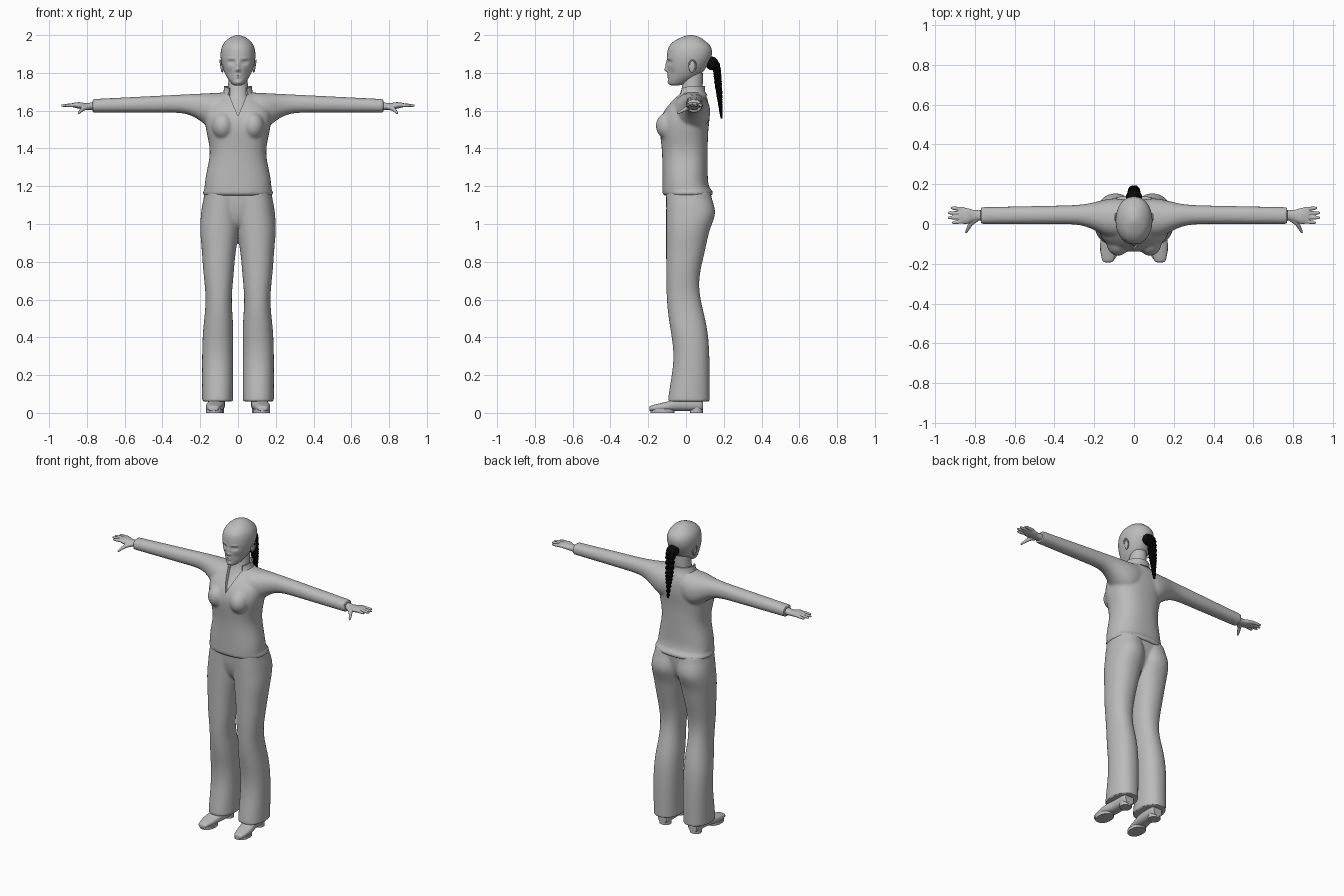
import bpy, bmesh, math
from mathutils import Vector, Matrix

cube = bpy.data.objects.get("Cube")
if cube:
    bpy.data.objects.remove(cube)

SIDES = {"left": 1, "right": -1}


def material(name, value):
    mat = bpy.data.materials.new(name)
    mat.use_nodes = True
    colour = (value, value, value, 1)
    mat.diffuse_color = colour
    mat.node_tree.nodes["Principled BSDF"].inputs["Base Color"].default_value = colour
    return mat


GREY = material("plain grey", 0.5)
BLACK = material("hair black", 0.003)


def bump(t, centre, width):
    """Soft bell that is one at the centre and fades out over the width."""
    return math.exp(-((t - centre) / width) ** 2)


def spline(rows, steps):
    """Catmull-Rom interpolation through rows of numbers."""
    result = []
    for i in range(len(rows) - 1):
        before, start, end, after = (rows[min(max(i + k, 0), len(rows) - 1)] for k in range(-1, 3))
        for step in range(steps):
            t = step / steps
            result.append([q + t / 2 * (r - p + t * (2*p - 5*q + 4*r - s + t * (3*(q - r) + s - p)))
                           for p, q, r, s in zip(before, start, end, after)])
    return result + [list(rows[-1])]


def slices(rule, start, end, count=40):
    """Cross-sections that follow a rule along an axis."""
    places = [start + (end - start) * i / count for i in range(count + 1)]
    return [(place, *rule(place)) for place in places]


def skin(bm, rings):
    """Bridge point rings into a closed skin."""
    verts = [[bm.verts.new(point) for point in ring] for ring in rings]
    count = len(verts[0])
    for lower, upper in zip(verts, verts[1:]):
        for i in range(count):
            j = (i + 1) % count
            bm.faces.new((lower[i], lower[j], upper[j], upper[i]))
    bm.faces.new(verts[0])
    bm.faces.new(verts[-1])


def loft(bm, axis, rows, sides=40, power=2.2, mirror=1):
    """Rows hold the place on the axis, then low and high on both other axes."""
    order = {"x": (0, 1, 2), "y": (1, 0, 2), "z": (1, 2, 0)}[axis]
    rings = []
    for place, low_a, high_a, low_b, high_b in rows:
        ring = []
        for i in range(sides):
            angle = math.tau * i / sides
            c, s = math.cos(angle), math.sin(angle)
            a = math.copysign(abs(c) ** (2 / power), c)
            b = math.copysign(abs(s) ** (2 / power), s)
            spot = (place, (low_a + high_a + a * (high_a - low_a)) / 2,
                    (low_b + high_b + b * (high_b - low_b)) / 2)
            x, y, z = (spot[k] for k in order)
            ring.append((x * mirror, y, z))
        rings.append(ring)
    skin(bm, rings)


def tube(bm, path, radius, sides=10, mirror=1):
    """Round tube along a path, with a radius rule from start to end."""
    rings = []
    last = len(path) - 1
    for i, point in enumerate(path):
        along = Vector(path[min(i + 1, last)]) - Vector(path[max(i - 1, 0)])
        turn = along.to_track_quat("Z", "Y")
        ring = []
        for k in range(sides):
            spoke = Vector((radius(i / last), 0, 0))
            spoke.rotate(Matrix.Rotation(math.tau * k / sides, 3, "Z"))
            x, y, z = Vector(point) + turn @ spoke
            ring.append((x * mirror, y, z))
        rings.append(ring)
    skin(bm, rings)


def ball(bm, centre, radii):
    place = Matrix.Translation(centre) @ Matrix.Diagonal((*radii, 1))
    bmesh.ops.create_uvsphere(bm, u_segments=32, v_segments=20, radius=1, matrix=place)


def finish(name, bm, mat=GREY, voxel=0, smooth=0, cutter=None, angle=40):
    """Make the object, fuse its pieces, cut it and shade it."""
    bmesh.ops.recalc_face_normals(bm, faces=bm.faces)
    mesh = bpy.data.meshes.new(name)
    bm.to_mesh(mesh)
    bm.free()
    obj = bpy.data.objects.new(name, mesh)
    bpy.context.scene.collection.objects.link(obj)
    if voxel:
        fuse = obj.modifiers.new("fuse", "REMESH")
        fuse.mode, fuse.voxel_size = "VOXEL", voxel
        obj.modifiers.new("soften", "SMOOTH").iterations = smooth
    if cutter:
        cut = obj.modifiers.new("cut", "BOOLEAN")
        cut.operation, cut.object, cut.solver = "DIFFERENCE", cutter, "EXACT"
    if obj.modifiers:
        graph = bpy.context.evaluated_depsgraph_get()
        obj.data = bpy.data.meshes.new_from_object(obj.evaluated_get(graph))
        obj.modifiers.clear()
    obj.data.materials.clear()
    obj.data.materials.append(mat)
    bpy.ops.object.select_all(action="DESELECT")
    obj.select_set(True)
    bpy.context.view_layer.objects.active = obj
    bpy.ops.object.shade_smooth_by_angle(angle=math.radians(angle))
    return obj


# Neckline cutter: a V-shaped prism
bm = bmesh.new()
skin(bm, [[(-.05, y, 1.75), (.05, y, 1.75), (.05, y, 1.69), (0, y, 1.57), (-.05, y, 1.69)]
          for y in (-.3, 0)])
cutter = finish("neckline_cutter", bm)
cutter.hide_render = True


# Sweater: torso, hem, bust and sleeves fused
def torso(z):
    half = .18 - .03 * bump(z, 1.38, .12) - .12 * bump(z, 1.72, .07)
    front = -.125 - .015 * bump(z, 1.52, .1) + .1 * bump(z, 1.73, .1)
    back = .115 + .02 * bump(z, 1.15, .05) + .01 * bump(z, 1.58, .08) - .02 * bump(z, 1.72, .05)
    return -half, half, front, back


def hem(z):
    roll = .01 * bump(z, 1.165, .01)
    return -.177 - roll, .177 + roll, -.113 - roll, .135 + roll


def sleeve(x):
    flare = bump(x, .1, .11)
    return -.07 * flare, .1 - .02 * x + .03 * flare, 1.59 - .1 * flare, 1.7 - .05 * x


bm = bmesh.new()
loft(bm, "z", slices(torso, 1.16, 1.7), power=2.4)
loft(bm, "z", slices(hem, 1.15, 1.18, 8), power=2.4)
for side in SIDES.values():
    ball(bm, (side * .08, -.085, 1.52), (.06, .075, .075))
    loft(bm, "x", slices(sleeve, .03, .77), mirror=side)
finish("sweater", bm, voxel=.008, smooth=5, cutter=cutter)
bpy.data.objects.remove(cutter)


# Neck and the skin showing in the neckline
def neck(z):
    spread = bump(z, 1.54, .11)
    return -.05 - .05 * spread, .05 + .05 * spread, -.015 - .11 * spread, .09 - .04 * spread


bm = bmesh.new()
loft(bm, "z", slices(neck, 1.54, 1.8), power=2)
finish("neck", bm)

# Stand-up collar, open at the front
bm = bmesh.new()
rows = []
for i in range(41):
    angle = math.radians(7 * i - 50)
    top = 1.73 - .02 * max(0, -math.sin(angle) - .2)
    rows.append([(r * math.cos(angle), .03 + .94 * r * math.sin(angle), z)
                 for r, z in ((.09, 1.68), (.076, 1.7), (.074, top), (.066, top), (.066, 1.68))])
skin(bm, rows)
finish("collar", bm)


# Trousers: hips and flared legs fused
def hips(z):
    rise = math.sin(math.pi / 2 * math.sqrt(max(0, (z - .98) / .19)))
    depth = .4 + .6 * rise
    return -.01 - .17 * rise, .01 + .17 * rise, -.1 * depth, .13 * depth


def leg(z):
    inner = .025 - .035 * bump(min(z, 1.05), 1.05, .2) + .008 * bump(z, .6, .1)
    outer = .19 - .018 * bump(z, .6, .15) + .01 * bump(z, .98, .1) - .012 * bump(z, 1.17, .06)
    front = -.105 + .038 * bump(z, .3, .2)
    back = .125 - .055 * bump(z, .68, .2) + .03 * bump(z, 1.06, .08)
    return inner, outer, front, back


bm = bmesh.new()
loft(bm, "z", slices(hips, .98, 1.17, 20))
for side in SIDES.values():
    loft(bm, "z", slices(leg, .06, 1.17, 60), mirror=side)
finish("trousers", bm, voxel=.008, smooth=4)


# Shoes with a low heel
def sole(z):
    return .08, .17, -.187, -.06


def heel(z):
    return .075, .147, .02, .09


for label, side in SIDES.items():
    bm = bmesh.new()
    upper = [(-.193, .12, .14, .01, .03), (-.18, .1, .16, .01, .04), (-.1, .08, .17, .01, .06),
             (-.02, .07, .155, .01, .08), (.07, .07, .15, .01, .09), (.09, .08, .14, .01, .08)]
    loft(bm, "y", spline(upper, 6), power=2.5, mirror=side)
    loft(bm, "z", slices(sole, 0, .02, 1), mirror=side)
    loft(bm, "z", slices(heel, 0, .03, 1), mirror=side)
    finish(label + "_shoe", bm)

# Hands: palm, four fingers and thumb fused
for label, side in SIDES.items():
    bm = bmesh.new()
    palm = [(.74, .02, .07, 1.6, 1.65), (.8, .015, .07, 1.605, 1.64),
            (.84, 0, .08, 1.61, 1.645), (.88, .005, .08, 1.62, 1.64)]
    loft(bm, "x", spline(palm, 5), mirror=side)
    for finger, tip in enumerate((.915, .935, .935, .92)):
        root = (.85, .014 + .02 * finger, 1.63)
        end = (tip, .006 + .025 * finger, 1.627)
        tube(bm, spline([root, end], 8), lambda t: .01 - .005 * t ** 4, mirror=side)
    thumb = [(.79, .025, 1.62), (.82, 0, 1.61), (.845, -.045, 1.585)]
    tube(bm, spline(thumb, 5), lambda t: .014 - .009 * t * t, mirror=side)
    finish(label + "_hand", bm, voxel=.0035, smooth=3)

# Head: half width, front and back by height
bm = bmesh.new()
contour = [(1.733, .016, -.075, -.04), (1.745, .036, -.09, 0), (1.79, .066, -.095, .075),
           (1.85, .087, -.1, .12), (1.9, .092, -.1, .137), (1.94, .084, -.09, .13),
           (1.97, .064, -.06, .1), (1.99, .036, -.02, .07), (2, .008, .01, .035)]
loft(bm, "z", [(z, -half, half, front, back) for z, half, front, back in spline(contour, 9)],
     sides=128, power=2.1)

# Face: nose, bridge, lips and chin pushed out, eye sockets and cheeks pushed in
middle = [(1.816, .01, .01, -.017), (1.84, .01, .02, -.009), (1.789, .017, .004, -.006),
          (1.777, .014, .004, -.006), (1.75, .02, .01, -.006)]
paired = [(.036, 1.857, .017, .01, .013), (.036, 1.857, .01, .005, -.006),
          (.036, 1.876, .02, .006, -.004), (.013, 1.813, .005, .005, -.006),
          (.045, 1.8, .016, .02, .005)]
for vert in bm.verts:
    x, y, z = vert.co
    if y < 0:
        vert.co.y += sum(push * bump(x, 0, wide) * bump(z, at, tall) for at, wide, tall, push in middle)
        vert.co.y += sum(push * bump(abs(x), out, wide) * bump(z, at, tall)
                         for out, at, wide, tall, push in paired)
finish("head", bm, angle=60)

# Ears: a flat shell with a raised rim
for label, side in SIDES.items():
    bm = bmesh.new()
    ball(bm, (side * .083, .032, 1.835), (.009, .018, .033))
    rim = []
    for i in range(17):
        angle = math.radians(15 * i - 70)
        rim.append((.09 + .005 * math.sin(angle), .034 + .018 * math.cos(angle), 1.837 + .03 * math.sin(angle)))
    tube(bm, rim, lambda t: .004, mirror=side)
    finish(label + "_ear", bm)

# Braided ponytail: three woven strands hanging from a gathered knot
bm = bmesh.new()
spine = spline([(.125, 1.865), (.158, 1.84), (.172, 1.73), (.18, 1.65), (.188, 1.56)], 18)
for strand in range(3):
    path = []
    for i, (y, z) in enumerate(spine):
        swing = .02 * (1 - .8 * (i / len(spine)) ** 2)
        angle = .42 * i + math.tau * strand / 3
        path.append((swing * math.sin(angle), y + swing / 2 * math.sin(2 * angle), z))
    tube(bm, path, lambda t: .015 - .012 * t * t)
ball(bm, (0, .138, 1.85), (.04, .034, .036))
finish("ponytail", bm, BLACK, angle=25)
